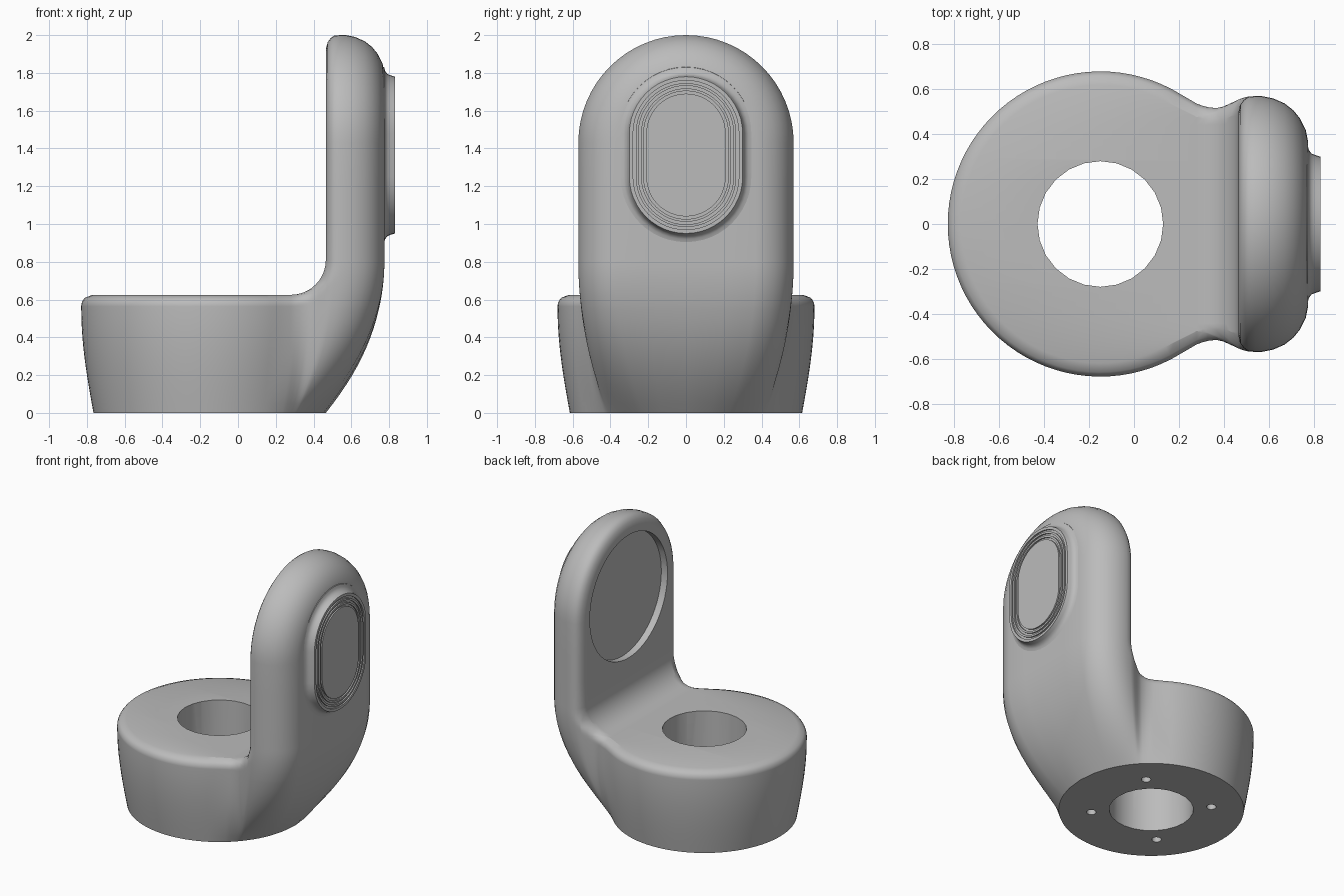
import bpy, bmesh, math
from mathutils import Matrix, Vector

cube = bpy.data.objects.get("Cube")
if cube:
    bpy.data.objects.remove(cube, do_unlink=True)

grey = bpy.data.materials.new("plain grey")
grey.use_nodes = True
grey.diffuse_color = (0.5, 0.5, 0.5, 1)
grey.node_tree.nodes["Principled BSDF"].inputs["Base Color"].default_value = (0.5, 0.5, 0.5, 1)

CX = -0.15                      # centre of the round base
TOP, EDGE = 0.625, 0.06         # base height, edge rounding
FACE, FILLET = 0.465, 0.185     # inner face of the upright, inner corner radius
FX, FZ = FACE - FILLET, TOP + FILLET
ARCH_Z = 1.43


def finish(name, bm):
    bmesh.ops.remove_doubles(bm, verts=bm.verts, dist=1e-4)
    bmesh.ops.recalc_face_normals(bm, faces=bm.faces)
    mesh = bpy.data.meshes.new(name)
    bm.to_mesh(mesh)
    bm.free()
    mesh.materials.append(grey)
    ob = bpy.data.objects.new(name, mesh)
    bpy.context.collection.objects.link(ob)
    return ob


def activate(ob):
    bpy.ops.object.select_all(action='DESELECT')
    ob.select_set(True)
    bpy.context.view_layer.objects.active = ob


def smooth(ob):
    activate(ob)
    bpy.ops.object.shade_smooth_by_angle(angle=math.radians(32))


def loft(bm, rings, closed):
    rows = [[bm.verts.new(p) for p in ring] for ring in rings]
    n = len(rows[0])
    for a, b in zip(rows, rows[1:]):
        for i in range(n if closed else n - 1):
            j = (i + 1) % n
            bm.faces.new((a[i], a[j], b[j], b[i]))
    return rows


# Half outline of the full section: round back, waist, then the rounded upright
STEPS = 30
back_angles = [math.radians(180 - 122 * i / STEPS) for i in range(STEPS + 1)]
front = [(0.28, 0.537), (0.305, 0.529), (0.33, 0.523), (0.37, 0.52), (0.4, 0.527),
         (0.43, 0.54), (0.465, 0.556), (0.475, 0.56), (0.49, 0.565), (0.51, 0.569),
         (0.54, 0.57), (0.57, 0.57), (0.62, 0.56), (0.67, 0.538), (0.71, 0.507),
         (0.74, 0.47), (0.765, 0.42), (0.775, 0.37), (0.775, 0.2), (0.775, 0)]


def rounding(h):
    k = 1 - min(max(h / EDGE, 0), 1)
    return EDGE * (1 - math.sqrt(1 - k * k))


def fillet_top(x):
    if x >= FACE:
        return 9
    return TOP if x <= FX else FZ - math.sqrt(FILLET ** 2 - (x - FX) ** 2)


def section(z, clamp):
    """Half section at height z; clamp pulls the back up to the inner face."""
    r0 = 0.615 + 0.065 * math.sin(math.pi / 2 * min(z / 0.56, 1))
    f = math.sin(math.pi / 2 * min(z / 0.8, 1))
    pts = [(CX + r0 * math.cos(a), r0 * math.sin(a)) for a in back_angles]
    for x, y in front:
        r = math.hypot(x - CX, y)
        s = (r0 + (r - r0) * f) / r
        pts.append((CX + (x - CX) * s, y * s))
    xi, limit = -9, 9
    if clamp:
        xi = FX + math.sqrt(max(FILLET ** 2 - max(FZ - z, 0) ** 2, 0))
        for (xa, ya), (xb, yb) in zip(pts, pts[1:]):
            if xa < xi <= xb:
                limit = ya + (yb - ya) * (xi - xa) / (xb - xa) - EDGE
    out = []
    for x, y in pts:
        if x <= xi:
            out.append((xi, min(y, limit)))
            continue
        e = rounding(min(x - xi, fillet_top(x) - z))
        if x < 0.22:
            s = 1 - e / math.hypot(x - CX, y)
            out.append((CX + (x - CX) * s, y * s))
        else:
            out.append((x, max(y - e, 0)))
    return out


# Body: lofted base, swept corner and arched upright, mirrored across y
levels = [(0.05 * i, False) for i in range(12)]
levels += [(TOP - EDGE * math.cos(math.pi / 12 * i), False) for i in range(7)]
levels += [(FZ - FILLET * math.cos(math.pi / 20 * i), True) for i in range(11)]
levels += [(1.0, True), (1.2, True), (ARCH_Z, True)]
bm = bmesh.new()
for side in (1, -1):
    rings = [[(x, side * y, z) for x, y in section(z, c)] for z, c in levels]
    last = section(ARCH_Z, True)
    for i in range(1, 17):
        a = math.pi / 32 * i
        rings.append([(x, side * y * math.cos(a), ARCH_Z + y * math.sin(a)) for x, y in last])
    rows = loft(bm, rings, False)
    bm.faces.new(rows[0])
body = finish("bracket_body", bm)


def cut(target, name, radius, depth, sides, matrix):
    bm = bmesh.new()
    bmesh.ops.create_cone(bm, cap_ends=True, segments=sides, radius1=radius,
                          radius2=radius, depth=depth, matrix=matrix)
    cutter = finish(name, bm)
    cutter.hide_render = True
    activate(target)
    mod = target.modifiers.new(name, 'BOOLEAN')
    mod.operation, mod.solver, mod.object = 'DIFFERENCE', 'EXACT', cutter
    bpy.ops.object.modifier_apply(modifier=name)
    bpy.data.objects.remove(cutter, do_unlink=True)


# Bore, screw holes and the round pocket in the inner face
cut(body, "bore", 0.28, 2, 24, Matrix.Translation((CX, 0, 0)))
for k in range(4):
    a = math.pi / 4 + k * math.pi / 2
    spot = Vector((CX + 0.4 * math.cos(a), 0.4 * math.sin(a), 0))
    cut(body, "screw_hole", 0.032, 0.3, 16, Matrix.Translation(spot))
cut(body, "pocket", 0.45, 0.1, 64,
    Matrix.Translation((FACE, 0, ARCH_Z)) @ Matrix.Rotation(math.pi / 2, 4, 'Y'))
smooth(body)

# Oblong boss on the outer face with fine concentric grooves
profile = [(0.365, 0.72), (0.35, 0.774), (0.33, 0.779), (0.315, 0.79), (0.308, 0.805), (0.3, 0.83)]
r = 0.28
for k in range(3):
    profile += [(r, 0.83), (r, 0.82), (r - 0.014, 0.82), (r - 0.014, 0.83)]
    r -= 0.028


def oblong(r, x):
    ring = []
    for end in (1, -1):
        for i in range(25):
            a = math.pi * i / 24
            ring.append((x, end * r * math.cos(a), 1.365 + end * (0.115 + r * math.sin(a))))
    return ring


bm = bmesh.new()
rows = loft(bm, [oblong(r, x) for r, x in profile], True)
bm.faces.new(rows[0])
bm.faces.new(rows[-1])
smooth(finish("grooved_boss", bm))
